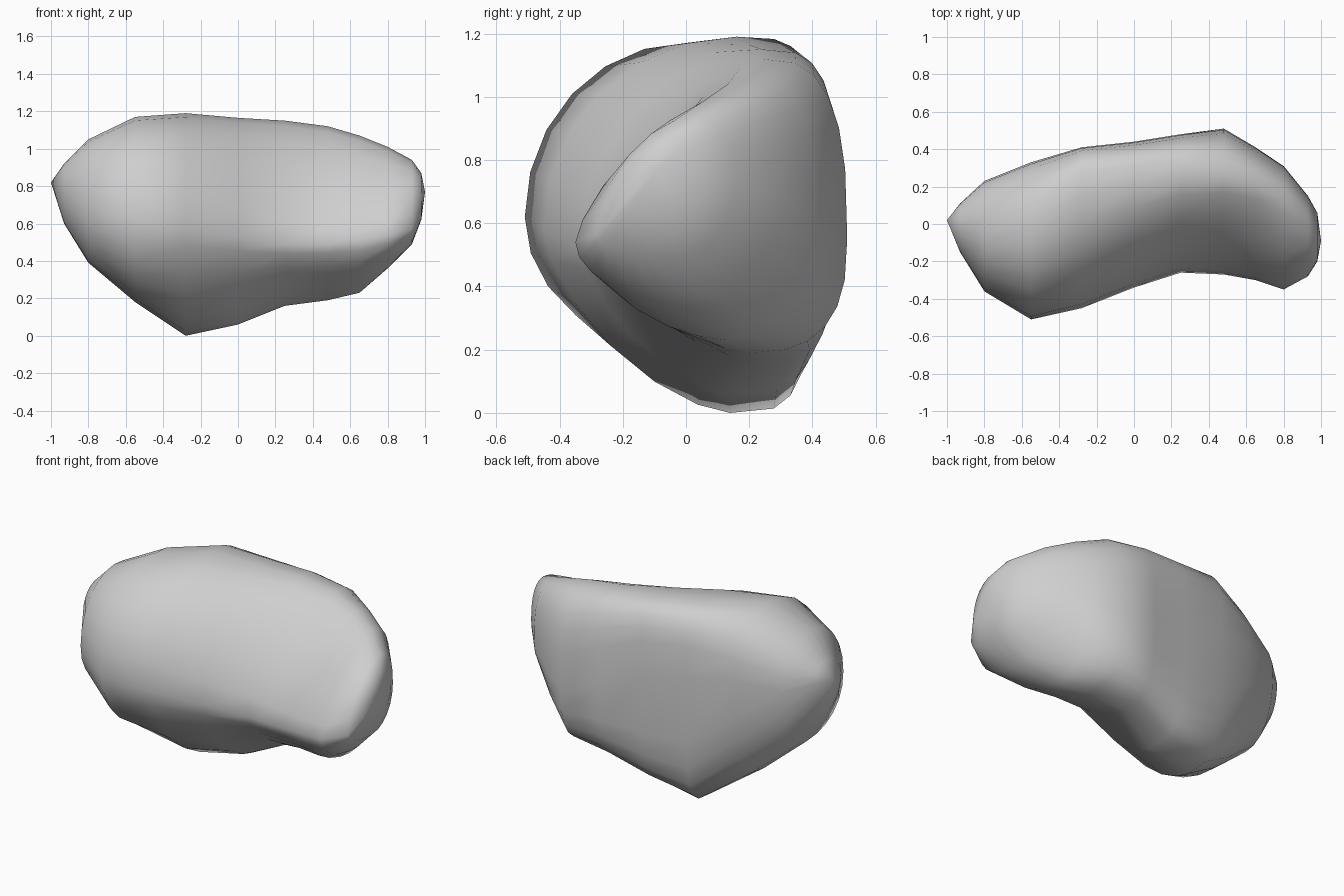
import bpy
import bmesh
from math import cos, sin, pi

default_cube = bpy.data.objects.get("Cube")
if default_cube:
    bpy.data.objects.remove(default_cube, do_unlink=True)

# Plain grey stone
stone = bpy.data.materials.new("stone grey")
stone.use_nodes = True
stone.diffuse_color = (0.62, 0.62, 0.62, 1)
stone.node_tree.nodes["Principled BSDF"].inputs["Base Color"].default_value = (0.62, 0.62, 0.62, 1)

# Cross-sections along x: the front, top, back and bottom points as (y, z)
SECTIONS = [
    (-.93, (-.15, .77), (-.01, .92), (.11, .81), (.0, .6)),
    (-.8, (-.36, .68), (-.04, 1.05), (.23, .78), (.0, .39)),
    (-.55, (-.51, .62), (.0, 1.17), (.33, .82), (.04, .18)),
    (-.28, (-.45, .58), (.16, 1.19), (.41, .8), (.14, .0)),
    (.0, (-.34, .53), (.2, 1.165), (.44, .75), (.13, .06)),
    (.25, (-.26, .49), (.24, 1.15), (.48, .63), (.22, .16)),
    (.48, (-.27, .49), (.24, 1.12), (.51, .55), (.2, .19)),
    (.65, (-.3, .51), (.2, 1.07), (.41, .6), (.13, .23)),
    (.8, (-.35, .54), (.13, 1.01), (.31, .68), (.0, .36)),
    (.93, (-.28, .57), (.03, .94), (.15, .72), (-.04, .49)),
    (.98, (-.2, .66), (-.03, .87), (.06, .74), (-.07, .62)),
]

# Fullness of each section's quarters (below one is boxy, above one is lean):
# upper front, upper back, lower back, lower front
FULLNESS = [
    (1, 1, 1, 1),
    (1, .9, .9, .9),
    (1, .8, .75, 1),
    (1, .55, .5, 1.3),
    (1.15, .55, .5, 1.35),
    (1.3, .6, .6, 1.4),
    (1.45, .7, .75, 1.35),
    (1.5, .75, 1.1, 1.2),
    (1.4, .75, 1.15, 1),
    (1.15, .8, 1, .9),
    (1, 1, 1, 1),
]
TIPS = [(-1, .02, .82), (1, -.09, .77)]
STEPS = 6


def arc(side, peak, power):
    """Quarter curve from a side point to a top or bottom point."""
    points = []
    for i in range(STEPS + 1):
        a = pi / 2 * i / STEPS
        c, s = max(cos(a), 0) ** power, sin(a) ** power
        points.append((peak[0] + (side[0] - peak[0]) * c,
                       side[1] + (peak[1] - side[1]) * s))
    return points


def section(corners, powers):
    """Closed outline running front, top, back, bottom."""
    front, top, back, bottom = corners
    upper_front = arc(front, top, powers[0])
    upper_back = arc(back, top, powers[1])[::-1]
    lower_back = arc(back, bottom, powers[2])
    lower_front = arc(front, bottom, powers[3])[::-1]
    return upper_front[:-1] + upper_back[:-1] + lower_back[:-1] + lower_front[:-1]


# Curved boulder, skinned through the cross-sections
bm = bmesh.new()
rings = [[bm.verts.new((x, y, z)) for y, z in section(corners, powers)]
         for (x, *corners), powers in zip(SECTIONS, FULLNESS)]
count = len(rings[0])
for first, second in zip(rings, rings[1:]):
    for i in range(count):
        j = (i + 1) % count
        bm.faces.new((first[i], first[j], second[j], second[i]))

# Close both ends
for ring, tip in zip((rings[0], rings[-1]), TIPS):
    end = bm.verts.new(tip)
    for i in range(count):
        bm.faces.new((ring[i], ring[(i + 1) % count], end))

bmesh.ops.recalc_face_normals(bm, faces=bm.faces)
for face in bm.faces:
    face.smooth = True
mesh = bpy.data.meshes.new("boulder")
bm.to_mesh(mesh)
bm.free()
mesh.materials.append(stone)
boulder = bpy.data.objects.new("boulder", mesh)
bpy.context.collection.objects.link(boulder)
